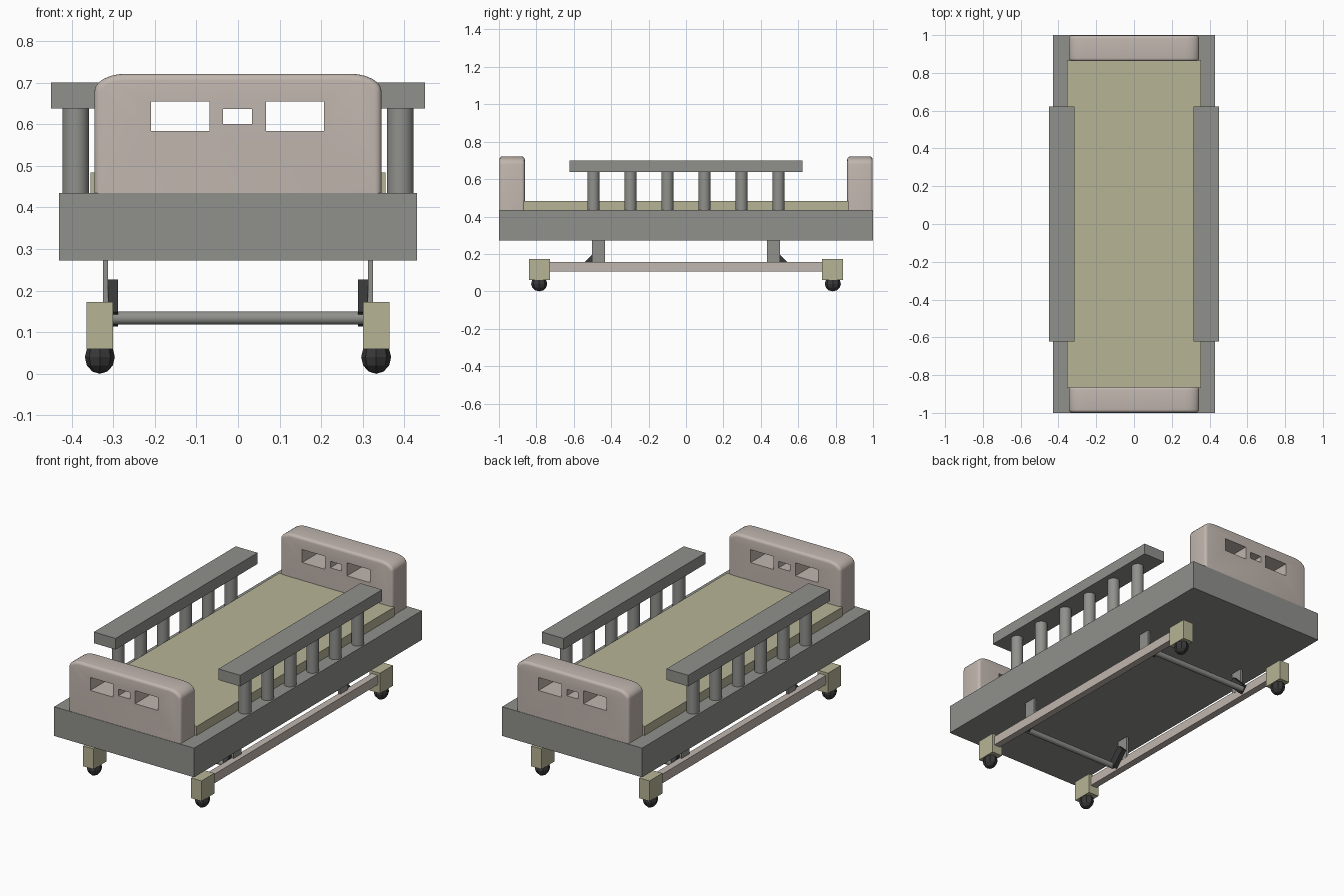
import bpy, bmesh, math
from mathutils import Matrix

if "Cube" in bpy.data.objects:
    bpy.data.objects.remove(bpy.data.objects["Cube"])


def material(name, rgb):
    m = bpy.data.materials.new(name)
    m.diffuse_color = (*rgb, 1)
    m.use_nodes = True
    m.node_tree.nodes["Principled BSDF"].inputs["Base Color"].default_value = m.diffuse_color
    return m


GREY = material("grey metal", (0.28, 0.285, 0.265))
CREAM = material("warm cream", (0.53, 0.465, 0.425))
OLIVE = material("pale olive", (0.475, 0.455, 0.305))
DARK = material("dark rubber", (0.04, 0.04, 0.042))


def add_object(name, bm, mat):
    bmesh.ops.recalc_face_normals(bm, faces=bm.faces)
    me = bpy.data.meshes.new(name)
    bm.to_mesh(me)
    bm.free()
    me.materials.append(mat)
    ob = bpy.data.objects.new(name, me)
    bpy.context.collection.objects.link(ob)
    return ob


def activate(ob):
    bpy.ops.object.select_all(action='DESELECT')
    ob.select_set(True)
    bpy.context.view_layer.objects.active = ob


def smooth(ob, angle=35):
    activate(ob)
    bpy.ops.object.shade_smooth_by_angle(angle=math.radians(angle))


def box_into(bm, x, y, z):
    """Add a box given (min, max) ranges."""
    size = [b - a for a, b in (x, y, z)]
    mid = [(a + b) / 2 for a, b in (x, y, z)]
    bmesh.ops.create_cube(bm, size=1, matrix=Matrix.Translation(mid) @ Matrix.Diagonal((*size, 1)))


def box(name, x, y, z, mat):
    bm = bmesh.new()
    box_into(bm, x, y, z)
    return add_object(name, bm, mat)


def cylinder(name, centre, r, length, mat, rot=Matrix()):
    bm = bmesh.new()
    bmesh.ops.create_cone(bm, cap_ends=True, segments=32, radius1=r, radius2=r, depth=length,
                          matrix=Matrix.Translation(centre) @ rot)
    ob = add_object(name, bm, mat)
    smooth(ob)
    return ob


def end_board(name, y0, y1):
    """Rounded panel with three handle openings."""
    w, z0, z1, rx, rz = 0.345, 0.42, 0.721, 0.075, 0.042
    arc = [math.radians(a) for a in range(0, 91, 15)]
    right = [(w - rx + rx * math.cos(a), z1 - rz + rz * math.sin(a)) for a in arc]
    outline = [(w, z0)] + right + [(-x, z) for x, z in reversed(right)] + [(-w, z0)]
    bm = bmesh.new()
    face = bm.faces.new([bm.verts.new((x, y0, z)) for x, z in outline])
    new = bmesh.ops.extrude_face_region(bm, geom=[face])["geom"]
    for v in new:
        if isinstance(v, bmesh.types.BMVert):
            v.co.y = y1
    rim = [e for e in bm.edges if abs(e.verts[0].co.y - e.verts[1].co.y) < 1e-5]
    rim = [e for e in rim if max(v.co.z for v in e.verts) > z0 + 0.01]
    bmesh.ops.bevel(bm, geom=rim, offset=0.016, segments=4, profile=0.5, affect='EDGES')
    board = add_object(name, bm, CREAM)

    # handle openings
    bm = bmesh.new()
    for x, z in (((-0.209, -0.069), (0.583, 0.655)), ((-0.036, 0.034), (0.6, 0.636)),
                 ((0.067, 0.207), (0.583, 0.655))):
        box_into(bm, x, (y0 - 0.1, y1 + 0.1), z)
    cutter = add_object("opening_cutter", bm, CREAM)
    cutter.hide_render = True
    mod = board.modifiers.new("openings", 'BOOLEAN')
    mod.operation, mod.solver, mod.object = 'DIFFERENCE', 'EXACT', cutter
    activate(board)
    bpy.ops.object.modifier_apply(modifier=mod.name)
    bpy.data.objects.remove(cutter)
    smooth(board)


# bed frame, mattress and end boards
box("bed_frame", (-0.43, 0.43), (-1, 1), (0.272, 0.434), GREY)
box("mattress", (-0.354, 0.354), (-0.868, 0.868), (0.42, 0.484), OLIVE)
end_board("foot_board", -0.998, -0.862)
end_board("head_board", 0.862, 0.998)


def span(s, a, b):
    return tuple(sorted((s * a, s * b)))


ALONG_X = Matrix.Rotation(math.pi / 2, 4, 'Y')
for sx, side in ((-1, "left"), (1, "right")):
    # side rail with posts
    box(f"{side}_rail", span(sx, 0.316, 0.45), (-0.623, 0.623), (0.638, 0.7), GREY)
    for i in range(6):
        cylinder(f"{side}_rail_post", (sx * 0.39, -0.495 + 0.198 * i, 0.533), 0.032, 0.22, GREY)
    # lower side bar of the undercarriage
    box(f"{side}_base_bar", span(sx, 0.313, 0.352), (-0.74, 0.74), (0.107, 0.158), CREAM)
    for sy, end in ((-1, "front"), (1, "back")):
        # caster housing and faceted wheel
        box(f"{end}_{side}_caster_housing", span(sx, 0.3, 0.364), span(sy, 0.727, 0.84), (0.06, 0.173), OLIVE)
        bm = bmesh.new()
        bmesh.ops.create_uvsphere(bm, u_segments=8, v_segments=6, radius=1,
                                  matrix=Matrix.Translation((sx * 0.332, sy * 0.785, 0.04))
                                  @ Matrix.Diagonal((0.036, 0.043, 0.04, 1)))
        add_object(f"{end}_{side}_caster_wheel", bm, DARK)
        # support plate and slanted lift arm
        box(f"{end}_{side}_support_plate", span(sx, 0.312, 0.325), span(sy, 0.432, 0.502), (0.15, 0.28), GREY)
        bm = bmesh.new()
        bmesh.ops.create_cube(bm, size=1, matrix=Matrix.Translation((sx * 0.3005, sy * 0.493, 0.17))
                              @ Matrix.Rotation(-sy * math.pi / 4, 4, 'X')
                              @ Matrix.Diagonal((0.025, 0.11, 0.05, 1)))
        add_object(f"{end}_{side}_lift_arm", bm, DARK)

# cross bars joining the lift arms
for y, end in ((-0.53, "front"), (0.53, "back")):
    cylinder(f"{end}_cross_bar", (0, y, 0.134), 0.016, 0.6, GREY, ALONG_X)
